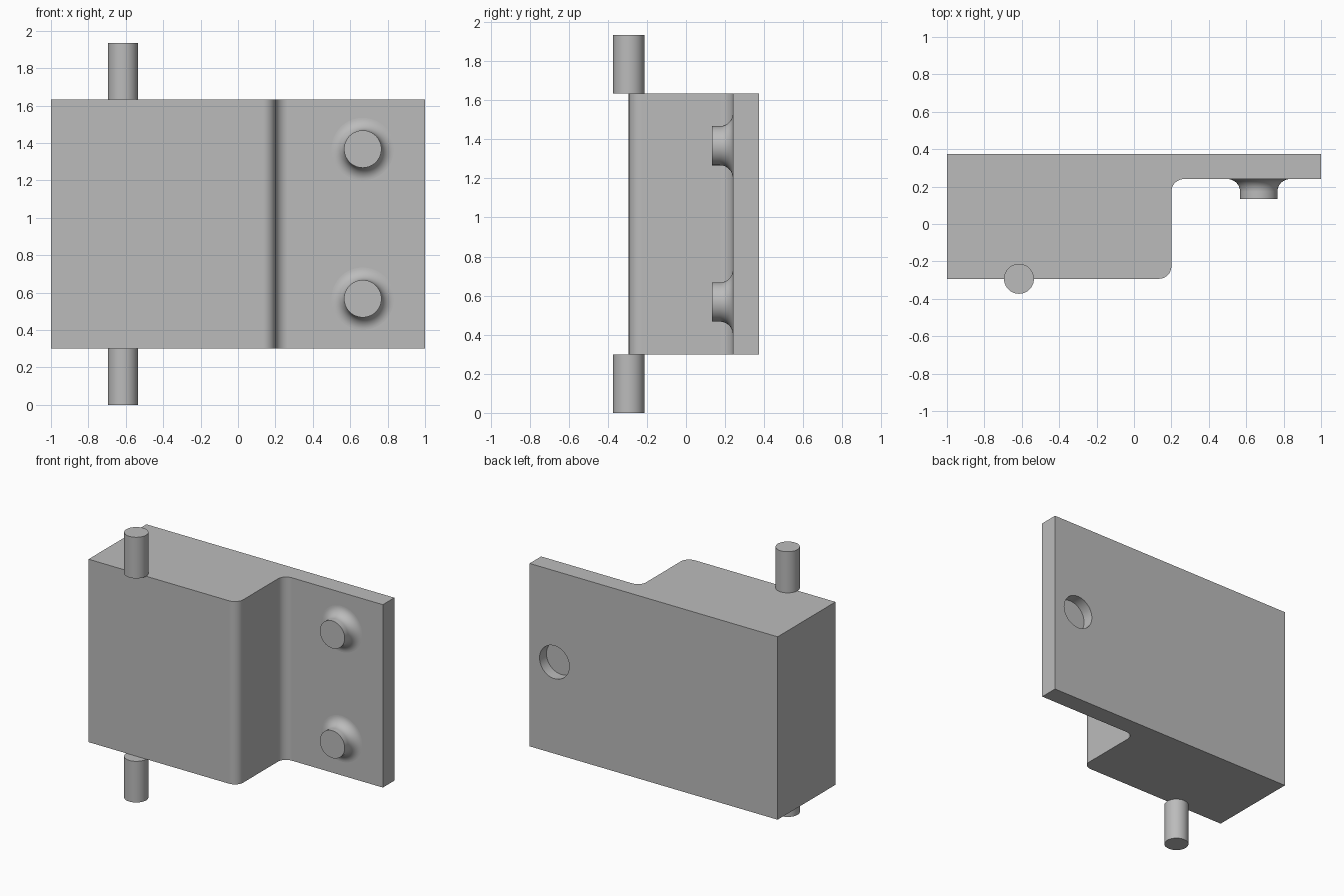
import bpy, bmesh
from math import pi, sin, cos
from mathutils import Matrix, Vector

default = bpy.data.objects.get("Cube")
if default:
    bpy.data.objects.remove(default, do_unlink=True)

BOTTOM, TOP = 0.30, 1.633
FRONT, PLATE, BACK = -0.293, 0.24, 0.373
STEP, FILLET = 0.2, 0.067

grey = bpy.data.materials.new("plain grey")
grey.use_nodes = True
grey.diffuse_color = (0.5, 0.5, 0.5, 1)
grey.node_tree.nodes["Principled BSDF"].inputs["Base Color"].default_value = grey.diffuse_color


def make(name, bm):
    bmesh.ops.recalc_face_normals(bm, faces=bm.faces)
    mesh = bpy.data.meshes.new(name)
    bm.to_mesh(mesh)
    bm.free()
    mesh.materials.append(grey)
    obj = bpy.data.objects.new(name, mesh)
    bpy.context.collection.objects.link(obj)
    return obj


def activate(obj):
    bpy.ops.object.select_all(action='DESELECT')
    obj.select_set(True)
    bpy.context.view_layer.objects.active = obj


def smooth(obj):
    activate(obj)
    bpy.ops.object.shade_smooth_by_angle(angle=pi / 6)
    weighted = obj.modifiers.new("even shading", 'WEIGHTED_NORMAL')
    weighted.keep_sharp = True


def arc(cx, cy, start, end, steps=12):
    angles = [start + (end - start) * i / steps for i in range(steps + 1)]
    return [(cx + FILLET * cos(a), cy + FILLET * sin(a)) for a in angles]


def cylinder(name, radius, start, end):
    start, end = Vector(start), Vector(end)
    axis = end - start
    turn = axis.to_track_quat('Z', 'Y').to_matrix().to_4x4()
    bm = bmesh.new()
    bmesh.ops.create_cone(bm, cap_ends=True, segments=64, radius1=radius,
                          radius2=radius, depth=axis.length,
                          matrix=Matrix.Translation((start + end) / 2) @ turn)
    return make(name, bm)


# Stepped body: thick block and thin flange with rounded step corners
outline = [(-1, BACK), (-1, FRONT)]
outline += arc(STEP - FILLET, FRONT + FILLET, -pi / 2, 0)
outline += arc(STEP + FILLET, PLATE - FILLET, pi, pi / 2)
outline += [(1, PLATE), (1, BACK)]
bm = bmesh.new()
base = bm.faces.new([bm.verts.new((x, y, BOTTOM)) for x, y in outline])
raised = bmesh.ops.extrude_face_region(bm, geom=[base], use_keep_orig=True)["geom"]
bmesh.ops.translate(bm, vec=(0, 0, TOP - BOTTOM),
                    verts=[v for v in raised if isinstance(v, bmesh.types.BMVert)])
body = make("body", bm)

# Shallow round recess in the back of the flange
middle = (BOTTOM + TOP) / 2
cutter = cylinder("recess_cutter", 0.12, (0.8, BACK - 0.08, middle), (0.8, BACK + 0.1, middle))
cutter.hide_render = True
cut = body.modifiers.new("recess", 'BOOLEAN')
cut.operation, cut.solver, cut.object = 'DIFFERENCE', 'EXACT', cutter
activate(body)
bpy.ops.object.modifier_apply(modifier=cut.name)
bpy.data.objects.remove(cutter, do_unlink=True)
smooth(body)

# Hinge pins above and below the block
for name, low, high in (("lower_pin", 0, BOTTOM), ("upper_pin", TOP, TOP + BOTTOM)):
    smooth(cylinder(name, 0.08, (-0.615, FRONT, low), (-0.615, FRONT, high)))

# Studs with flared feet on the front of the flange
RADIUS, REACH = 0.1, 0.107
for name, z in (("lower_stud", 0.567), ("upper_stud", 1.367)):
    bm = bmesh.new()
    profile = arc(RADIUS + FILLET, PLATE - FILLET, pi / 2, pi)
    profile += [(RADIUS, PLATE - REACH), (0, PLATE - REACH)]
    verts = [bm.verts.new((r, y, 0)) for r, y in profile]
    edges = [bm.edges.new(pair) for pair in zip(verts, verts[1:])]
    bmesh.ops.spin(bm, geom=verts + edges, cent=(0, 0, 0), axis=(0, 1, 0),
                   angle=2 * pi, steps=64)
    bmesh.ops.remove_doubles(bm, verts=bm.verts, dist=0.0001)
    bmesh.ops.translate(bm, vec=(0.667, 0, z), verts=bm.verts)
    stud = make(name, bm)
    # An open lathe needs its end cap to face forward
    if min(stud.data.polygons, key=lambda p: p.center.y).normal.y > 0:
        stud.data.flip_normals()
    smooth(stud)
